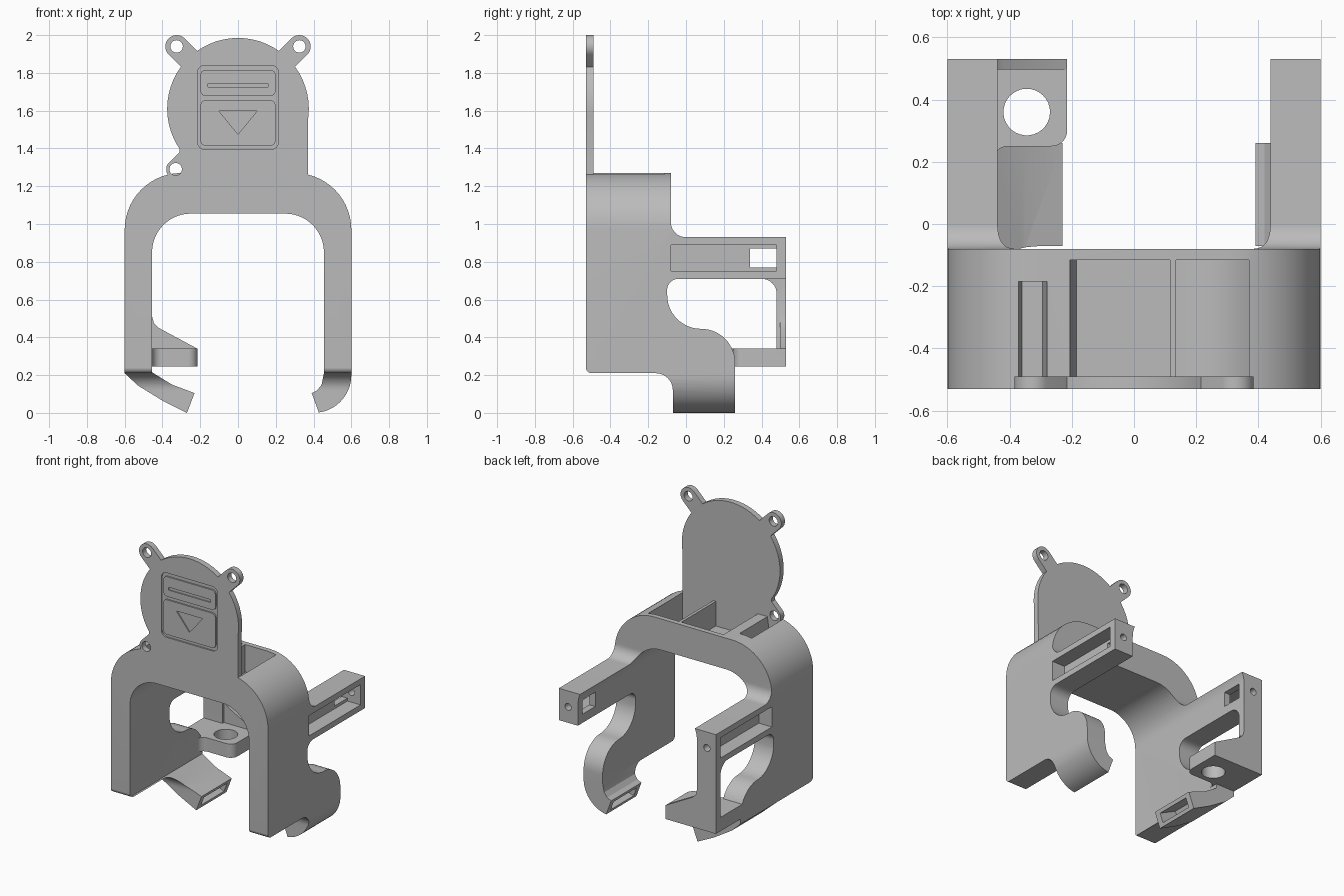
import bpy, bmesh, math

old = bpy.data.objects.get("Cube")
if old:
    bpy.data.objects.remove(old)

grey = bpy.data.materials.new("plain grey")
grey.use_nodes = True
colour = (0.5, 0.5, 0.5, 1)
grey.diffuse_color = colour
grey.node_tree.nodes["Principled BSDF"].inputs["Base Color"].default_value = colour


def arc(cx, cy, r, start, end, n=14):
    angles = [math.radians(start + (end - start) * i / n) for i in range(n + 1)]
    return [(cx + r * math.cos(a), cy + r * math.sin(a)) for a in angles]


def rect(a0, a1, b0, b1):
    return [(a0, b0), (a1, b0), (a1, b1), (a0, b1)]


def round_rect(a0, a1, b0, b1, r):
    return (arc(a1 - r, b1 - r, r, 0, 90, 6) + arc(a0 + r, b1 - r, r, 90, 180, 6)
            + arc(a0 + r, b0 + r, r, 180, 270, 6) + arc(a1 - r, b0 + r, r, 270, 360, 6))


def capsule(p, angle, length, r):
    a = math.radians(angle)
    q = (p[0] + length * math.cos(a), p[1] + length * math.sin(a))
    return arc(*p, r, angle + 90, angle + 270) + arc(*q, r, angle - 90, angle + 90)


def prism(name, pts, axis, t0, t1):
    """Extrude a flat outline along one axis."""
    place = {"x": lambda a, b, t: (t, a, b),
             "y": lambda a, b, t: (a, t, b),
             "z": lambda a, b, t: (a, b, t)}[axis]
    bm = bmesh.new()
    low = [bm.verts.new(place(a, b, t0)) for a, b in pts]
    high = [bm.verts.new(place(a, b, t1)) for a, b in pts]
    bm.faces.new(low)
    bm.faces.new(high)
    for i in range(len(pts)):
        j = (i + 1) % len(pts)
        bm.faces.new((low[i], low[j], high[j], high[i]))
    bmesh.ops.recalc_face_normals(bm, faces=bm.faces)
    mesh = bpy.data.meshes.new(name)
    bm.to_mesh(mesh)
    bm.free()
    obj = bpy.data.objects.new(name, mesh)
    bpy.context.collection.objects.link(obj)
    mesh.materials.append(grey)
    return obj


def combine(obj, other, mode):
    bpy.context.view_layer.objects.active = obj
    mod = obj.modifiers.new("combine", "BOOLEAN")
    mod.operation, mod.solver, mod.object = mode, "EXACT", other
    bpy.ops.object.modifier_apply(modifier=mod.name)
    bpy.data.objects.remove(other)


def cut(obj, pts, axis, t0, t1):
    combine(obj, prism("cutter", pts, axis, t0, t1), "DIFFERENCE")


def add(obj, pts, axis, t0, t1):
    combine(obj, prism("addition", pts, axis, t0, t1), "UNION")


# Arch with curled feet: front outline crossed with side outline
front_outline = ([(-.27, 0), (-.4, .065), (-.53, .145), (-.6, .21)]
                 + arc(-.3, .97, .3, 180, 90) + arc(.3, .97, .3, 90, 0)
                 + arc(.4, .2, .2, 0, -82)
                 + [(.39, .105), (.42, .12), (.443, .15), (.455, .21)]
                 + arc(.25, .85, .205, 0, 90) + arc(-.25, .85, .205, 90, 180)
                 + [(-.455, .215), (-.35, .15), (-.23, .105)])
side_outline = ([(-.53, 1.3), (-.08, 1.3)] + arc(0, 1.01, .08, 180, 270)
                + [(.53, .93), (.53, .71)] + arc(-.04, .65, .06, 90, 180)
                + arc(.08, .625, .18, 180, 270)[1:] + arc(.08, .265, .18, 90, 0)[1:]
                + [(.26, -.02), (-.07, -.02)] + arc(-.16, .12, .09, 0, 90)
                + arc(-.5, .24, .03, 270, 180))
bracket = prism("arch_bracket", front_outline, "y", -.6, .6)
combine(bracket, prism("side", side_outline, "x", -.7, .7), "INTERSECT")

# Post, shelf and drilled tab on one side
add(bracket, [(.53, .8), (.53, .245), (.2, .245), (.2, .34), (.48, .34)]
    + arc(.4, .63, .08, 0, 90) + [(.4, .8)], "x", -.6, -.455)
add(bracket, [(-.5, .53), (-.215, .53)] + arc(-.265, .3, .05, 0, -90, 8)
    + arc(-.405, .2, .05, 90, 180, 8) + [(-.5, .2)], "z", .245, .34)
cut(bracket, arc(-.345, .36, .075, 0, 345, 30), "z", .2, .4)
add(bracket, [(-.5, .3), (-.5, .51), (-.455, .51), (-.445, .475), (-.42, .45),
              (-.215, .34), (-.215, .3)], "y", .497, .53)

# Arm pockets, windows and end holes
for s in (-1, 1):
    cut(bracket, rect(-.08, .48, .75, .89), "x", s * .5, s * .7)
    cut(bracket, rect(.34, .48, .77, .87), "x", s * .4, s * .55)
    cut(bracket, arc(s * .53, .82, .024, 0, 340, 17), "y", .45, .6)

# Slots in the ends of the curled feet
for x, z, dx, dz, depth in ((-.25, .052, -.9, .43, .14), (.41, .052, .95, .3, .08)):
    ux, uz = -dz * .032, dx * .032
    near, far = (x - dx * .03, z - dz * .03), (x + dx * depth, z + dz * depth)
    cut(bracket, [(near[0] + ux, near[1] + uz), (near[0] - ux, near[1] - uz),
                  (far[0] - ux, far[1] - uz), (far[0] + ux, far[1] + uz)], "y", -.03, .22)

# Recesses in the top of the arch
cut(bracket, [(-.21, 1.3), (-.185, 1.1), (.115, 1.1), (.115, 1.3)], "y", -.49, -.115)
cut(bracket, [(.135, 1.3)] + arc(.25, .85, .255, 117, 62, 10) + [(.37, 1.3)],
    "y", -.49, -.115)
cut(bracket, [(-.375, 1.3), (-.36, 1.15), (-.295, 1.15), (-.275, 1.3)], "y", -.49, -.185)

# Round back plate with screw ears
Y0, Y1 = -.53, -.49
plate = prism("back_plate", arc(0, 1.61, .375, 0, 354, 59), "y", Y0, Y1)
add(plate, [(-.31, 1.24), (.37, 1.24), (.372, 1.61), (0, 1.61), (-.31, 1.42)], "y", Y0, Y1)
ears = (((-.325, 1.94), -45, .06), ((.325, 1.94), -135, .06), ((-.33, 1.29), 45, .05))
for centre, angle, r in ears:
    add(plate, capsule(centre, angle, .18, r), "y", Y0, Y1)
for centre, angle, r in ears:
    cut(plate, arc(*centre, .033, 0, 345, 23), "y", -.6, -.4)
combine(bracket, plate, "UNION")
# keep the lower ear hole clear through the front wall
cut(bracket, arc(-.33, 1.29, .033, 0, 345, 23), "y", -.6, -.45)

# Shallow panel: groove frame, two raised fields, slot and pointer
cut(bracket, round_rect(-.215, .215, 1.395, 1.84, .04), "y", -.6, -.52)
upper_field = prism("upper_field", round_rect(-.198, .198, 1.678, 1.815, .025),
                    "y", -.53, -.515)
cut(upper_field, rect(-.16, .16, 1.725, 1.745), "y", -.6, -.522)
lower_field = prism("lower_field", round_rect(-.198, .198, 1.415, 1.655, .025),
                    "y", -.53, -.515)
cut(lower_field, [(-.1, 1.597), (.1, 1.597), (0, 1.475)], "y", -.6, -.522)

bpy.ops.object.select_all(action="DESELECT")
for obj in (bracket, upper_field, lower_field):
    obj.select_set(True)
bpy.context.view_layer.objects.active = bracket
bpy.ops.object.shade_smooth_by_angle(angle=math.radians(25))
